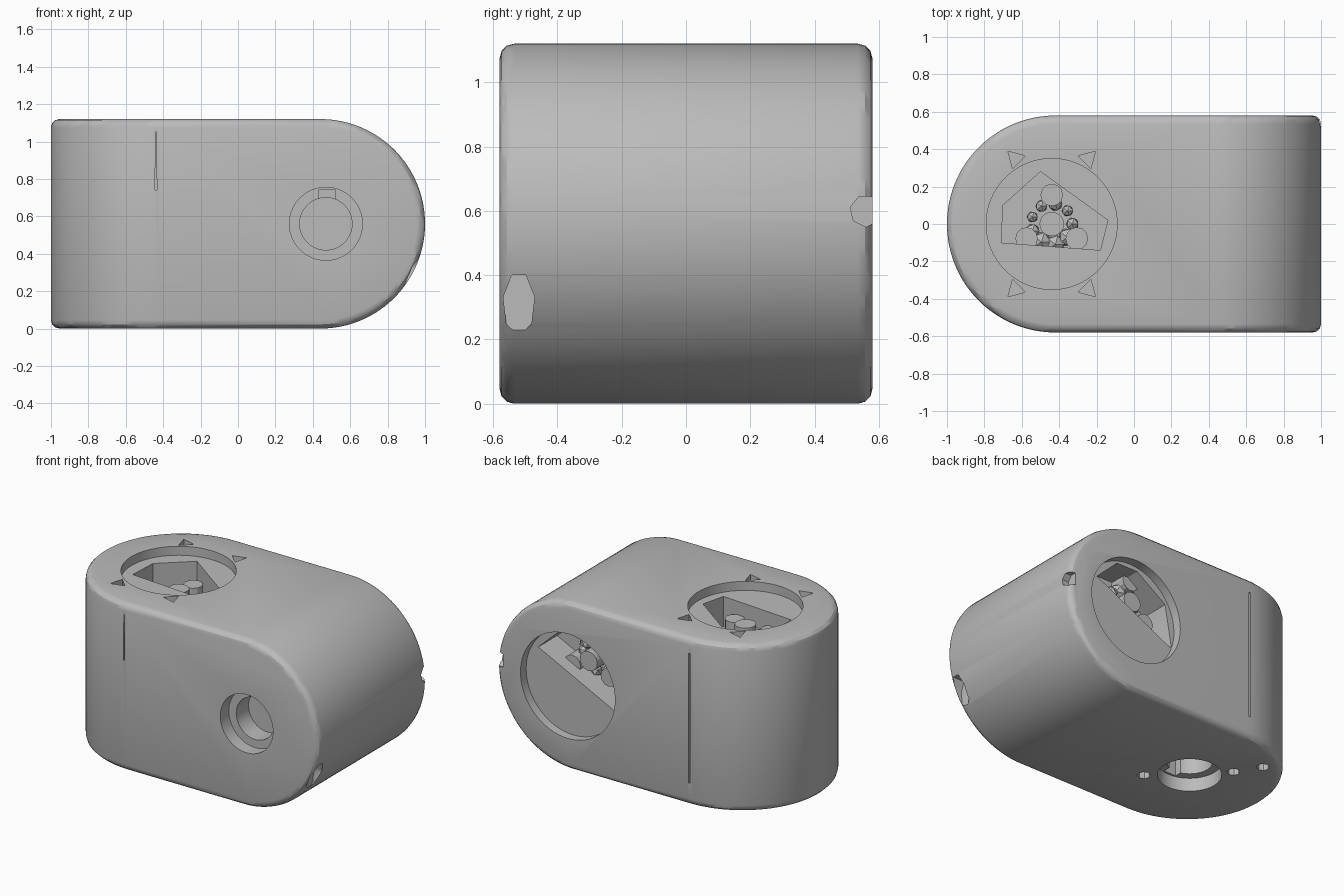
import bpy, bmesh, math, random
from mathutils import Matrix, Vector

random.seed(4)
if "Cube" in bpy.data.objects:
    bpy.data.objects.remove(bpy.data.objects["Cube"])

grey = bpy.data.materials.new("plain grey")
grey.use_nodes = True
COLOUR = (0.5, 0.5, 0.5, 1)
grey.diffuse_color = COLOUR
grey.node_tree.nodes["Principled BSDF"].inputs["Base Color"].default_value = COLOUR

HALF_W, HALF_H = 0.58, 0.56
# Frames put local z on the outward normal of each drilled face
TOP = Matrix.Translation((-0.44, 0, 2 * HALF_H))
BOTTOM = Matrix.Translation((-0.44, 0, 0)) @ Matrix.Rotation(math.pi, 4, 'X')
FRONT = Matrix.Translation((0.47, -HALF_W, HALF_H)) @ Matrix.Rotation(math.pi / 2, 4, 'X')
BACK = Matrix.Translation((0.47, HALF_W, HALF_H)) @ Matrix.Rotation(-math.pi / 2, 4, 'X')


def prism(name, outline, low, high, frame=Matrix()):
    """Extrude a flat outline along the local z of a frame."""
    bm = bmesh.new()
    base = bm.faces.new([bm.verts.new((x, y, low)) for x, y in outline])
    new = bmesh.ops.extrude_face_region(bm, geom=[base])["geom"]
    bmesh.ops.translate(bm, vec=(0, 0, high - low),
                        verts=[v for v in new if isinstance(v, bmesh.types.BMVert)])
    bmesh.ops.recalc_face_normals(bm, faces=bm.faces)
    bm.transform(frame)
    mesh = bpy.data.meshes.new(name)
    bm.to_mesh(mesh)
    bm.free()
    mesh.materials.append(grey)
    obj = bpy.data.objects.new(name, mesh)
    bpy.context.collection.objects.link(obj)
    return obj


def circle(radius, cx=0, cy=0, sides=64, turn=0):
    return [(cx + radius * math.cos(turn + math.tau * i / sides),
             cy + radius * math.sin(turn + math.tau * i / sides)) for i in range(sides)]


def rounded_end(centre, radius, far, steps=48):
    """Outline with a half-round end on -x and a square end at far."""
    arc = [math.pi / 2 + math.pi * i / steps for i in range(steps + 1)]
    return [(centre + radius * math.cos(a), radius * math.sin(a)) for a in arc] + \
           [(far, -radius), (far, radius)]


def rect(x0, x1, y0, y1):
    return [(x0, y0), (x1, y0), (x1, y1), (x0, y1)]


def apply_mod(obj, mod):
    bpy.context.view_layer.objects.active = obj
    bpy.ops.object.modifier_apply(modifier=mod.name)


def combine(obj, tool, operation='DIFFERENCE'):
    mod = obj.modifiers.new("cut", 'BOOLEAN')
    mod.operation, mod.solver, mod.object = operation, 'EXACT', tool
    apply_mod(obj, mod)
    bpy.data.objects.remove(tool)


# Body: two half-round prisms at right angles, intersected and edge-rounded
body = prism("link_body", rounded_end(-1 + HALF_W, HALF_W, 1.5), -0.5, 2)
side = [(-x, y + HALF_H) for x, y in rounded_end(-1 + HALF_H, HALF_H, 1.5)]
combine(body, prism("side_profile", side, -1, 1, Matrix.Rotation(math.pi / 2, 4, 'X')), 'INTERSECT')
bevel = body.modifiers.new("edge_round", 'BEVEL')
bevel.width, bevel.segments = 0.045, 3
bevel.limit_method, bevel.angle_limit = 'ANGLE', math.radians(40)
apply_mod(body, bevel)

# Wide recesses on top and back, each with a broken opening into a pocket
top_hole = [(-0.06, 0.28), (-0.26, 0.1), (-0.27, -0.1), (0.26, -0.14), (0.3, 0.02)]
back_hole = [(0.26, -0.17), (-0.33, 0.12), (-0.28, -0.17), (-0.06, -0.32), (0.1, -0.32)]
for frame, hole in ((TOP, top_hole), (BACK, back_hole)):
    combine(body, prism("recess", circle(0.35), -0.06, 0.1, frame))
    combine(body, prism("pocket", hole, -0.26, 0.1, frame))

# Keyed bores on front and bottom
for frame in (FRONT, BOTTOM):
    combine(body, prism("counterbore", circle(0.195), -0.09, 0.1, frame))
    combine(body, prism("bore", circle(0.14), -0.22, 0.1, frame))
    combine(body, prism("key_slot", rect(-0.04, 0.05, 0.1, 0.18), -0.2, 0.1, frame))

# Three-sided pits around the top recess
for sx in (-1, 1):
    for sy in (-1, 1):
        turn = math.atan2(sy, sx)
        combine(body, prism("pit", circle(0.055, 0.195 * sx, 0.35 * sy, 3, turn), -0.07, 0.1, TOP))

# Screw holes beside the bottom bore
for x, y in ((-0.28, -0.36), (-0.18, -0.2), (0.21, 0.18)):
    combine(body, prism("screw_hole", circle(0.04, x, y, 8), -0.12, 0.1, BOTTOM))

# Chips on the round end, and thin seams on both flanks
for y, z, height in ((-0.52, 0.31, 0.1), (0.56, 0.6, 0.05)):
    spot = Vector((1 - HALF_H + HALF_H * math.cos(math.asin((z - HALF_H) / HALF_H)), y, z))
    frame = Matrix.Translation(spot) @ Matrix.Rotation(math.pi / 2, 4, 'Y')
    chip = [(a * height / 0.05, b) for a, b in circle(0.05, sides=7)]
    combine(body, prism("chip", chip, -0.05, 0.2, frame))
seam = [(-0.444, 0.74), (-0.434, 0.74), (-0.436, 1.05), (-0.44, 1.05)]
combine(body, prism("front_seam", seam, 0.56, 0.7, Matrix.Rotation(math.pi / 2, 4, 'X')))
combine(body, prism("back_seam", rect(-0.435, -0.425, 0.15, 1.02), -0.7, -0.56,
                    Matrix.Rotation(math.pi / 2, 4, 'X')))

bpy.ops.object.select_all(action='DESELECT')
body.select_set(True)
bpy.context.view_layer.objects.active = body
bpy.ops.object.shade_smooth_by_angle(angle=math.radians(30))

# Pins and rubble inside the two pockets
for label, frame, cx, cy, base in (("top", TOP, 0, 0, math.pi / 2), ("back", BACK, -0.07, -0.14, 0.45)):
    prism(label + "_centre_pin", circle(0.065, cx, cy, 20), -0.28, -0.12, frame)
    for i in range(3):
        a = base + math.tau * i / 3
        px, py = cx + 0.155 * math.cos(a), cy + 0.155 * math.sin(a)
        prism(f"{label}_outer_pin_{i + 1}", circle(0.06, px, py, 12), -0.28, -0.15, frame)
    for i in range(9):
        a = math.tau * i / 9
        spot = frame @ Vector((cx + 0.11 * math.cos(a), cy + 0.11 * math.sin(a), -0.23))
        bm = bmesh.new()
        bmesh.ops.create_icosphere(bm, subdivisions=1, radius=random.uniform(0.03, 0.06),
                                   matrix=Matrix.Translation(spot))
        mesh = bpy.data.meshes.new("rubble")
        bm.to_mesh(mesh)
        bm.free()
        mesh.materials.append(grey)
        bpy.context.collection.objects.link(bpy.data.objects.new(f"{label}_rubble_{i + 1}", mesh))
